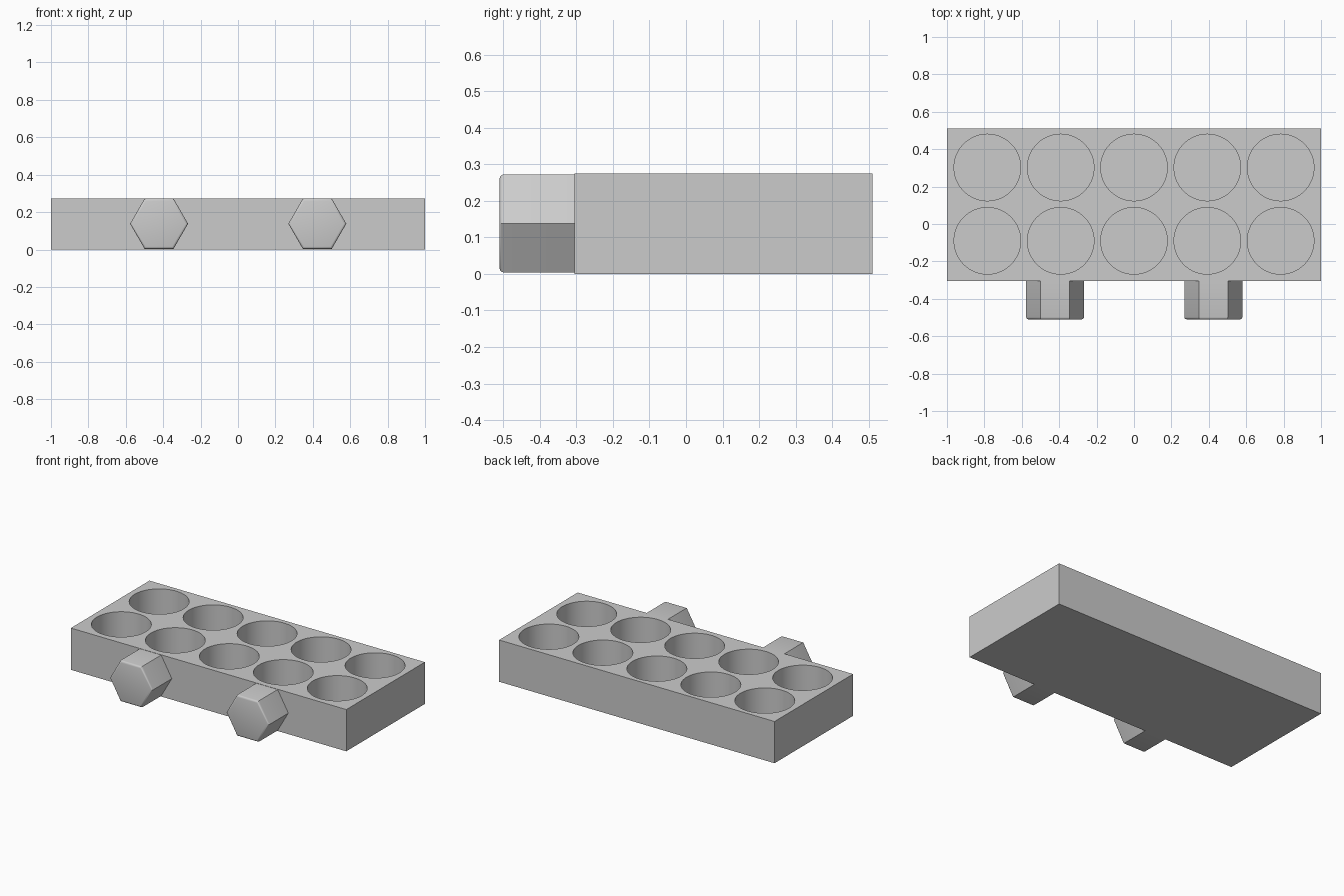
import bpy, bmesh, math
from mathutils import Matrix, Vector

if "Cube" in bpy.data.objects:
    bpy.data.objects.remove(bpy.data.objects["Cube"])

HEIGHT = 0.274
FRONT, BACK = -0.305, 0.51
FLOOR = 0.037          # thickness left under the wells

grey = bpy.data.materials.new("plain grey")
grey.diffuse_color = (0.6, 0.6, 0.6, 1)
grey.use_nodes = True
grey.node_tree.nodes["Principled BSDF"].inputs["Base Color"].default_value = grey.diffuse_color


def make_object(name, bm):
    bmesh.ops.recalc_face_normals(bm, faces=bm.faces)
    mesh = bpy.data.meshes.new(name)
    bm.to_mesh(mesh)
    bm.free()
    mesh.materials.append(grey)
    obj = bpy.data.objects.new(name, mesh)
    bpy.context.collection.objects.link(obj)
    return obj


def smooth(obj, angle):
    bpy.ops.object.select_all(action='DESELECT')
    obj.select_set(True)
    bpy.context.view_layer.objects.active = obj
    bpy.ops.object.shade_smooth_by_angle(angle=math.radians(angle))


# Rack block
bm = bmesh.new()
bmesh.ops.create_cube(bm, size=1, matrix=Matrix.Translation((0, (FRONT + BACK) / 2, HEIGHT / 2))
                      @ Matrix.Diagonal((2, BACK - FRONT, HEIGHT, 1)))
block = make_object("rack_block", bm)

# Two rows of five round wells
bm = bmesh.new()
for y in (-0.09, 0.302):
    for i in range(-2, 3):
        bmesh.ops.create_cone(bm, cap_ends=True, segments=96, radius1=0.178, radius2=0.178,
                              depth=0.5, matrix=Matrix.Translation((i * 0.392, y, FLOOR + 0.25)))
cutter = make_object("well_cutter", bm)
cutter.hide_render = True

cut = block.modifiers.new("wells", 'BOOLEAN')
cut.operation = 'DIFFERENCE'
cut.solver = 'EXACT'
cut.object = cutter
bpy.context.view_layer.objects.active = block
bpy.ops.object.modifier_apply(modifier=cut.name)
bpy.data.objects.remove(cutter)
smooth(block, 30)

# Hexagonal pegs on the front, with a softened outer rim
PEG_TIP = -0.51
for side, x in (("left", -0.422), ("right", 0.424)):
    bm = bmesh.new()
    length = FRONT + 0.005 - PEG_TIP
    place = Matrix.Translation((x, PEG_TIP + length / 2, HEIGHT / 2 + 0.001)) @ Matrix.Rotation(math.pi / 2, 4, 'X')
    bmesh.ops.create_cone(bm, cap_ends=True, segments=6, radius1=0.155, radius2=0.155, depth=length,
                          matrix=place @ Matrix.Rotation(math.pi / 6 * 3, 4, 'Z'))
    # turn so that two flats lie level with the block top and bottom
    top = max(v.co.z for v in bm.verts)
    if sum(abs(v.co.z - top) < 1e-4 for v in bm.verts) < 4:
        bmesh.ops.rotate(bm, verts=bm.verts, cent=place.translation,
                         matrix=Matrix.Rotation(math.pi / 6, 3, 'Y'))
    rim = [e for e in bm.edges if all(v.co.y < PEG_TIP + 1e-4 for v in e.verts)]
    bmesh.ops.bevel(bm, geom=rim, offset=0.012, offset_type='OFFSET', segments=3,
                    profile=0.5, affect='EDGES')
    smooth(make_object(side + "_hex_peg", bm), 35)
